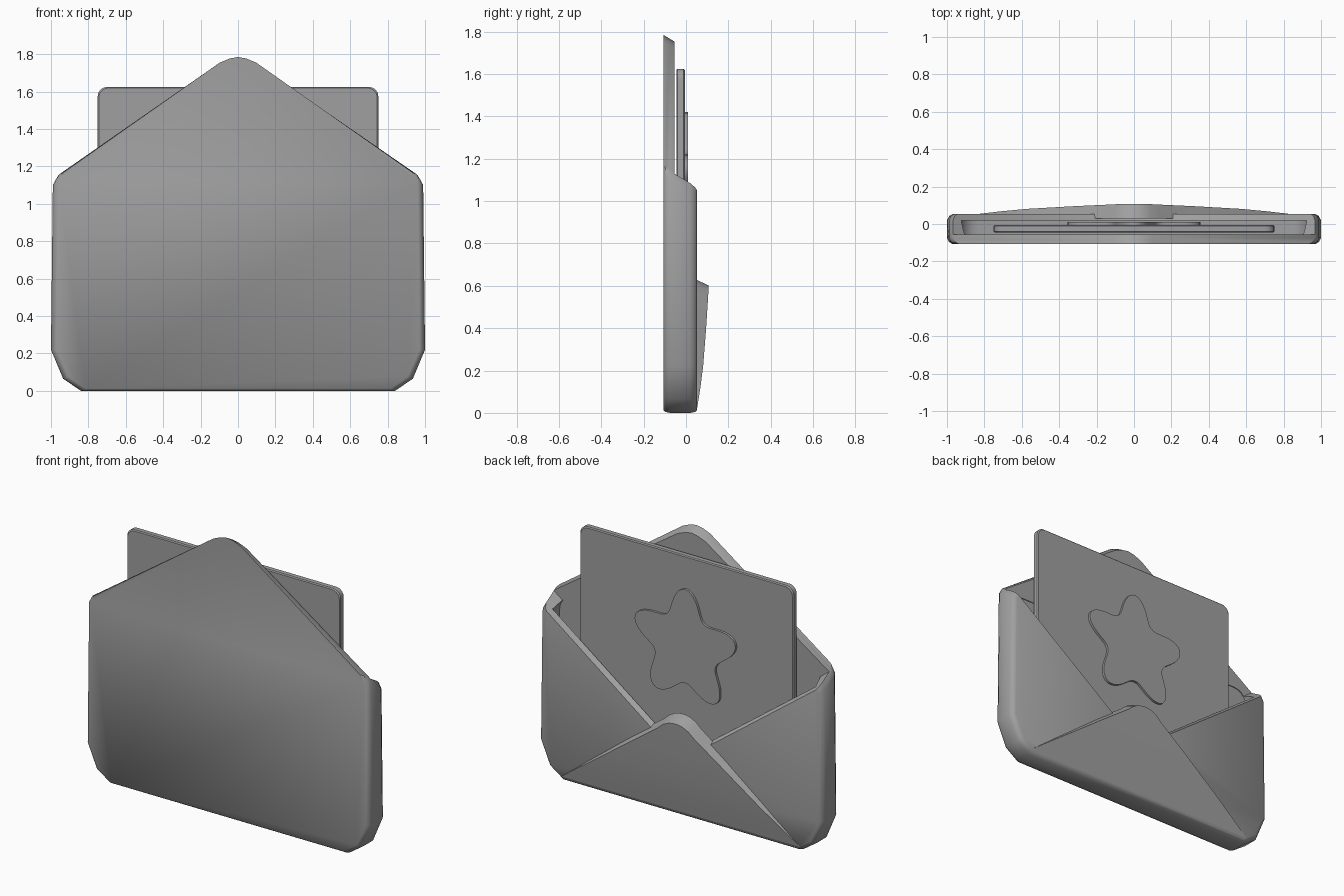
import bpy, bmesh
from math import sin, cos, pi, radians

if "Cube" in bpy.data.objects:
    bpy.data.objects.remove(bpy.data.objects["Cube"], do_unlink=True)

grey = bpy.data.materials.new("plain grey")
grey.use_nodes = True
grey.diffuse_color = (0.35, 0.35, 0.35, 1)
grey.node_tree.nodes["Principled BSDF"].inputs["Base Color"].default_value = (0.35, 0.35, 0.35, 1)


def skin(name, rings):
    """Join closed rings of equal length and cap both ends."""
    bm = bmesh.new()
    loops = [[bm.verts.new(p) for p in ring] for ring in rings]
    for a, b in zip(loops, loops[1:]):
        for i in range(len(a)):
            j = (i + 1) % len(a)
            bm.faces.new((a[i], a[j], b[j], b[i]))
    bm.faces.new(loops[0])
    bm.faces.new(loops[-1])
    bmesh.ops.recalc_face_normals(bm, faces=bm.faces)
    mesh = bpy.data.meshes.new(name)
    bm.to_mesh(mesh)
    bm.free()
    ob = bpy.data.objects.new(name, mesh)
    bpy.context.collection.objects.link(ob)
    mesh.materials.append(grey)
    return ob


def smooth(ob, angle=35):
    bpy.ops.object.select_all(action='DESELECT')
    ob.select_set(True)
    bpy.context.view_layer.objects.active = ob
    bpy.ops.object.shade_smooth_by_angle(angle=radians(angle))


def mirrored(half):
    """Right half outline, bottom to top, closed by its mirror image."""
    return half + [(-x, z) for x, z in reversed(half) if x > 0]


def cut(ob, cutter):
    mod = ob.modifiers.new("cut", 'BOOLEAN')
    mod.operation = 'DIFFERENCE'
    mod.solver = 'EXACT'
    mod.object = cutter
    bpy.context.view_layer.objects.active = ob
    bpy.ops.object.modifier_apply(modifier=mod.name)
    bpy.data.objects.remove(cutter, do_unlink=True)


def rounded_rect(w, z0, z1, r):
    pts = []
    for k, (cx, cz) in enumerate([(w - r, z1 - r), (r - w, z1 - r), (r - w, z0 + r), (w - r, z0 + r)]):
        for i in range(6):
            a = (k + i / 5) * pi / 2
            pts.append((cx + r * cos(a), cz + r * sin(a)))
    return pts


# Envelope body: house outline with rounded sides and a sloping rim
house = mirrored([(0.84, 0), (0.935, 0.065), (1.0, 0.22), (0.99, 1.12), (0.965, 1.165),
                  (0.1, 1.755), (0.045, 1.777), (0, 1.785)])


def body_ring(y, d):
    return [(x * (1 - d), y, z - 0.6 * (y + 0.107) if z > 1 else z + 0.4 * d * (z < 0.1))
            for x, z in house]


body = skin("envelope_body", [body_ring(y, d) for y, d in
            [(-0.107, 0.03), (-0.097, 0.012), (-0.075, 0), (0.02, 0), (0.043, 0.012), (0.053, 0.03)]])

# Open the mouth above the crossed side flaps, then hollow the pocket
mouth = [(1.1, 1.165), (1.1, 2.2), (-1.1, 2.2), (-1.1, 1.165), (-0.2, 0.5), (0.2, 0.5)]
cut(body, skin("mouth_cutter", [[(x, y, z - 0.6 * (y - 0.05)) for x, z in mouth]
                                for y in (-0.055, 0.3)]))
pocket = rounded_rect(0.93, 0.06, 1.12, 0.1)
cut(body, skin("pocket_cutter", [[(x, y, z) for x, z in pocket] for y in (-0.06, 0.02)]))
smooth(body)

# Bottom flap: bulging triangle with a blunt tip; rows are z, half width, depth
rows = [(0.025, 0.84, 0.053), (0.12, 0.71, 0.068), (0.22, 0.57, 0.081), (0.4, 0.325, 0.095),
        (0.54, 0.13, 0.104), (0.575, 0.09, 0.106), (0.595, 0.05, 0.107), (0.602, 0.015, 0.107)]
flap = skin("bottom_flap", [[(-w, 0.03, z + lift), (-w, y, z), (w, y, z), (w, 0.03, z + lift)]
                            for z, w, y in rows for lift in [0.035 * min(1, z / 0.3)]])
smooth(flap)

# Letter card standing in the pocket
card = skin("letter_card", [[(x, y, z) for x, z in rounded_rect(0.75 - e, 0.1, 1.625 - e, 0.05)]
                            for y, e in [(-0.046, 0.006), (-0.04, 0), (-0.011, 0), (-0.005, 0.006)]])
smooth(card)

# Soft five pointed star on the card
star = []
for i in range(100):
    t = 2 * pi * i / 100
    r = 0.225 + 0.145 * (0.5 + 0.5 * cos(5 * t)) ** 1.2
    star.append((r * sin(t), 1.05 + r * cos(t)))
smooth(skin("star_seal", [[(x, y, z) for x, z in star] for y in (-0.01, 0.01)]))
